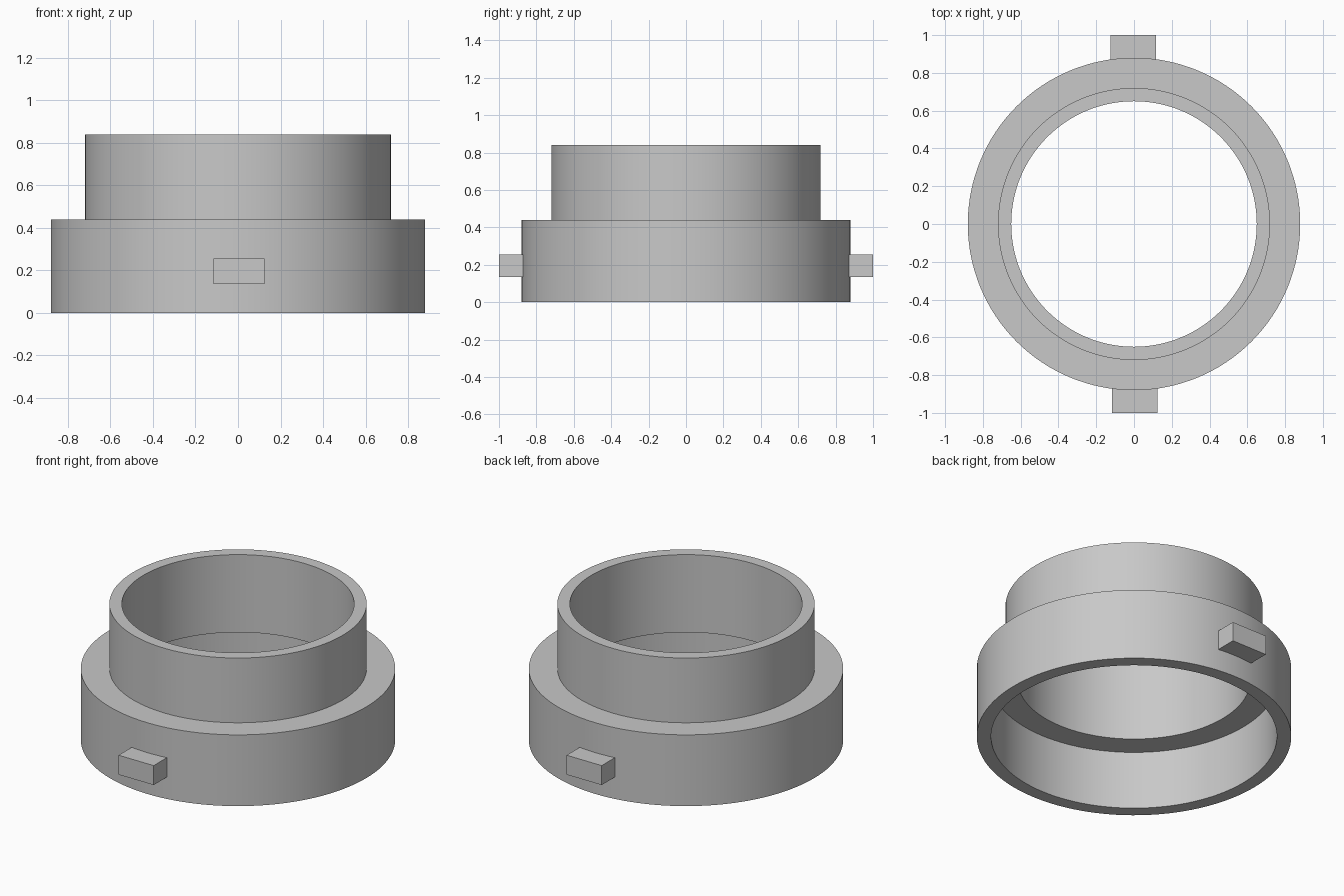
import bpy, bmesh, math
from mathutils import Matrix, Vector

cube = bpy.data.objects.get("Cube")
if cube:
    bpy.data.objects.remove(cube, do_unlink=True)

grey = bpy.data.materials.new("plain grey")
grey.use_nodes = True
grey.diffuse_color = (0.58, 0.58, 0.58, 1)
grey.node_tree.nodes["Principled BSDF"].inputs["Base Color"].default_value = grey.diffuse_color


def add_object(name, bm):
    bmesh.ops.recalc_face_normals(bm, faces=bm.faces)
    mesh = bpy.data.meshes.new(name)
    bm.to_mesh(mesh)
    bm.free()
    mesh.materials.append(grey)
    obj = bpy.data.objects.new(name, mesh)
    bpy.context.collection.objects.link(obj)
    return obj


# Stepped collar: closed wall section (radius, height) turned about z
section = [(0.88, 0), (0.88, 0.44), (0.72, 0.44), (0.72, 0.84),
           (0.65, 0.84), (0.65, 0.36), (0.80, 0.36), (0.80, 0)]
bm = bmesh.new()
verts = [bm.verts.new((r, 0, z)) for r, z in section]
edges = [bm.edges.new((v, verts[i - 1])) for i, v in enumerate(verts)]
bmesh.ops.spin(bm, geom=verts + edges, cent=(0, 0, 0), axis=(0, 0, 1),
               angle=math.tau, steps=128, use_merge=True)
bmesh.ops.remove_doubles(bm, verts=bm.verts, dist=0.0001)
collar = add_object("stepped_collar", bm)
bpy.context.view_layer.objects.active = collar
collar.select_set(True)
bpy.ops.object.shade_smooth_by_angle(angle=math.radians(30))

# Locking lugs on opposite sides, set into the wide wall
for name, turn in (("front_lug", 0), ("back_lug", math.pi)):
    bm = bmesh.new()
    place = (Matrix.Rotation(turn, 4, 'Z')
             @ Matrix.Translation((0.004, -0.925, 0.195))
             @ Matrix.Diagonal(Vector((0.24, 0.15, 0.12, 1))))
    bmesh.ops.create_cube(bm, size=1, matrix=place)
    add_object(name, bm)
